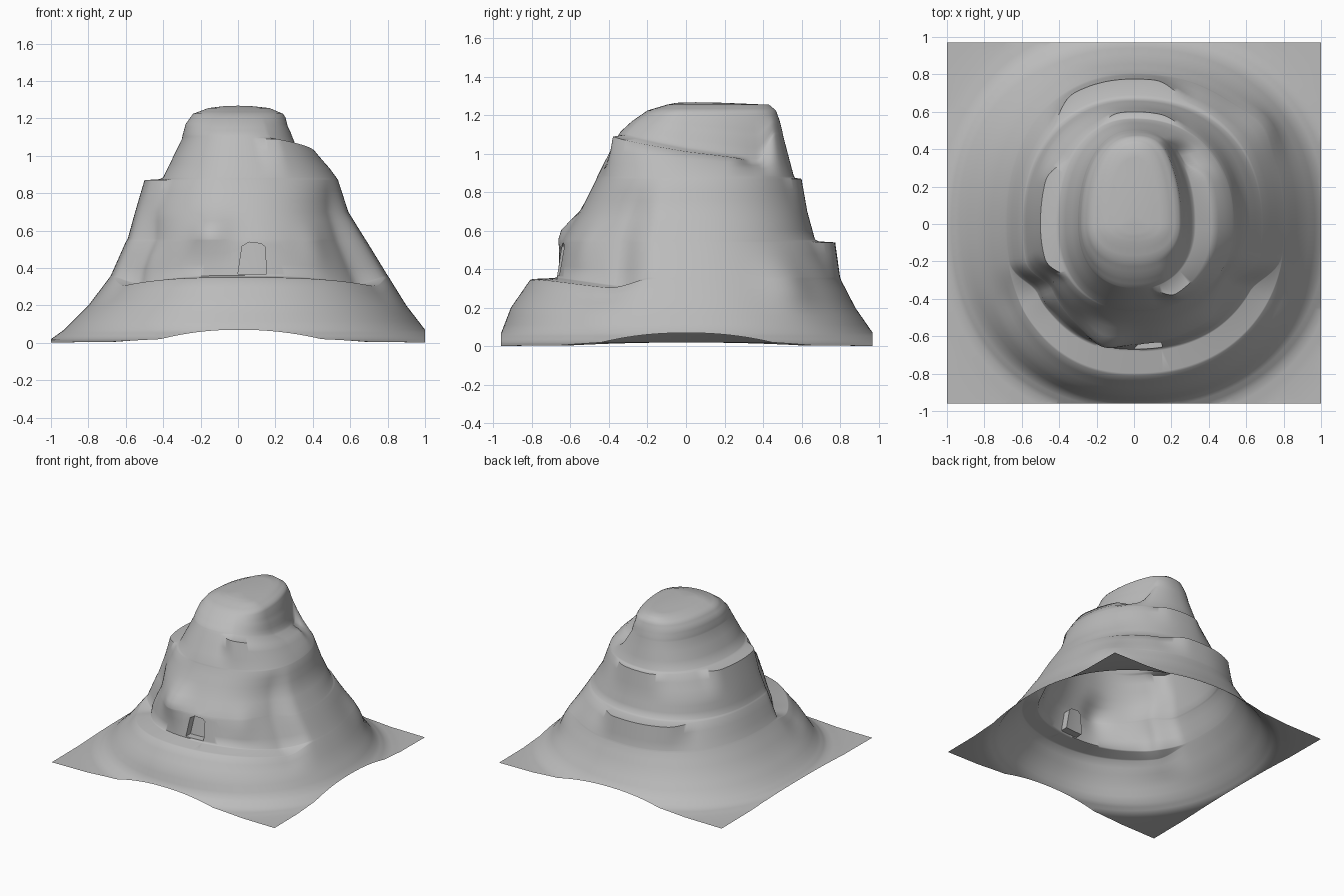
import bpy, bmesh, math
from mathutils import Vector

cube = bpy.data.objects.get("Cube")
if cube:
    bpy.data.objects.remove(cube, do_unlink=True)

SEGMENTS = 180
STEPS = 3
SQUARENESS = 2.2

# Contours from the ground up: height, then reach to left, right, front, back
contours = [
    (0, 1.5, 1.5, 1.5, 1.5),
    (.005, 1.13, 1.17, 1.15, 1.15),
    (.02, 1, 1.08, 1.03, 1.05),
    (.07, .93, 1, .96, .97),
    (.2, .8, .9, .91, .88),
    (.345, .69, .81, .81, .805),   # terrace lip
    (.36, .68, .8, .77, .8),       # terrace back
    (.54, .6, .69, .74, .7),       # rear ledge lip
    (.555, .59, .68, .73, .67),
    (.7, .55, .59, .6, .63),
    (.87, .43, .535, .465, .57),   # side and rear shelf lip
    (.885, .4, .525, .46, .56),
    (1.09, .3, .34, .355, .505),   # shoulder lip
    (1.115, .295, .31, .34, .5),
    (1.17, .28, .28, .28, .485),
    (1.225, .24, .24, .2, .465),
    (1.255, .16, .17, .1, .43),
    (1.265, .08, .08, .05, .2),
]

# Ledges: lip height, height where it starts to swell, facing angle, half width, depth
ledges = [
    (.54, .36, 100, 36, .075),
    (.87, .7, 180, 38, .07),
    (.87, .7, 88, 30, .03),
    (1.09, .885, -18, 58, .075),
]

# Rock bulges: centre, size, outward push
bulges = [
    (Vector((-.15, -.62, .55)), .11, .09),
    (Vector((.4, -.52, .47)), .09, .06),
    (Vector((-.48, -.42, .41)), .08, .05),
    (Vector((.68, .52, .33)), .14, .04),
    (Vector((.2, .47, 1.22)), .12, .03),
]


def clamp(v):
    return max(0, min(1, v))


def window(t, centre, half):
    """Full strength around a facing angle, fading over its last part."""
    away = abs((math.degrees(t) - centre + 180) % 360 - 180)
    f = clamp((half - away) / 18)
    return f * f * (3 - 2 * f)


def ring_point(level, t):
    z, left, right, front, back = level
    c, s = math.cos(t), math.sin(t)
    k = (abs(c) ** SQUARENESS + abs(s) ** SQUARENESS) ** (-1 / SQUARENESS)
    p = Vector((c * k * (right if c > 0 else left), s * k * (back if s > 0 else front), z))
    outward = Vector((p.x, p.y, 0)).normalized()
    shift = sum(push * math.exp(-((p - at).length / size) ** 2) for at, size, push in bulges)
    for lip, start, facing, half, depth in ledges:
        if start < z < lip + .001:
            shift += depth * window(t, facing, half) * (z - start) / (lip - start)
    # Wall behind the front terrace is set back
    terrace = window(t, -89, 76)
    if .35 < z < .87:
        shift -= .1 * terrace * clamp((.87 - z) / .33)
    p += outward * shift
    # Terrace dips at its ends, the shoulder slopes down to the rear
    if .2 < z < .54:
        p.z -= .07 * terrace * abs(c) ** 3 * (1 - abs(z - .35) / .19)
    if .885 < z < 1.2:
        turn = (math.degrees(t) + 240) % 360 - 180
        p.z -= .13 * window(t, -10, 72) * clamp(turn / 100) * clamp(1 - abs(z - 1.09) / .18)
    return p


def refine(levels):
    for low, high in zip(levels, levels[1:]):
        for i in range(STEPS):
            f = i / STEPS
            yield tuple(a + (b - a) * f for a, b in zip(low, high))
    yield levels[-1]


# Mountain surface
bm = bmesh.new()
rings = [[bm.verts.new(ring_point(level, math.tau * i / SEGMENTS)) for i in range(SEGMENTS)]
         for level in refine(contours)]
for low, high in zip(rings, rings[1:]):
    for i in range(SEGMENTS):
        j = (i + 1) % SEGMENTS
        bm.faces.new((low[i], low[j], high[j], high[i]))
summit = bm.verts.new((0, .05, 1.268))
for i in range(SEGMENTS):
    bm.faces.new((rings[-1][i], rings[-1][(i + 1) % SEGMENTS], summit))

# Trim to the square plot
for co, no in (((1, 0, 0), (1, 0, 0)), ((-1, 0, 0), (-1, 0, 0)),
               ((0, .97, 0), (0, 1, 0)), ((0, -.96, 0), (0, -1, 0))):
    bmesh.ops.bisect_plane(bm, geom=bm.verts[:] + bm.edges[:] + bm.faces[:],
                           plane_co=co, plane_no=no, clear_outer=True)

# Doorway: outline cut into the front wall, then pushed inwards
door_planes = [(Vector((0, 0, .37)), Vector((-1, 0, .15))),
               (Vector((.152, 0, .37)), Vector((1, 0, .05))),
               (Vector((.07, 0, .537)), Vector((.12, 0, 1))),
               (Vector((.045, 0, .53)), Vector((-.6, 0, 1))),
               (Vector((.13, 0, .525)), Vector((.8, 0, 1))),
               (Vector((.07, 0, .368)), Vector((0, 0, -1)))]


def near_door(f):
    c = f.calc_center_median()
    return abs(c.x - .08) < .16 and .3 < c.z < .62 and c.y < -.5


for co, no in door_planes:
    faces = [f for f in bm.faces if near_door(f)]
    edges = {e for f in faces for e in f.edges}
    verts = {v for f in faces for v in f.verts}
    bmesh.ops.bisect_plane(bm, geom=list(verts) + list(edges) + faces, plane_co=co, plane_no=no)
door = [f for f in bm.faces if near_door(f)
        and all((f.calc_center_median() - co).dot(no) < 0 for co, no in door_planes)]
made = bmesh.ops.extrude_face_region(bm, geom=door)["geom"]
bmesh.ops.delete(bm, geom=door, context="FACES")
for v in made:
    if isinstance(v, bmesh.types.BMVert):
        v.co.y += .06

bmesh.ops.recalc_face_normals(bm, faces=bm.faces[:])
if max(bm.faces, key=lambda f: f.calc_center_median().z).normal.z < 0:
    bmesh.ops.reverse_faces(bm, faces=bm.faces[:])

mesh = bpy.data.meshes.new("mountain")
bm.to_mesh(mesh)
bm.free()
mountain = bpy.data.objects.new("mountain", mesh)
bpy.context.collection.objects.link(mountain)

# Grey stone
stone = bpy.data.materials.new("grey stone")
stone.use_nodes = True
stone.diffuse_color = (.5, .5, .5, 1)
stone.node_tree.nodes["Principled BSDF"].inputs["Base Color"].default_value = (.5, .5, .5, 1)
mesh.materials.append(stone)

bpy.context.view_layer.objects.active = mountain
mountain.select_set(True)
bpy.ops.object.shade_smooth_by_angle(angle=math.radians(60))
